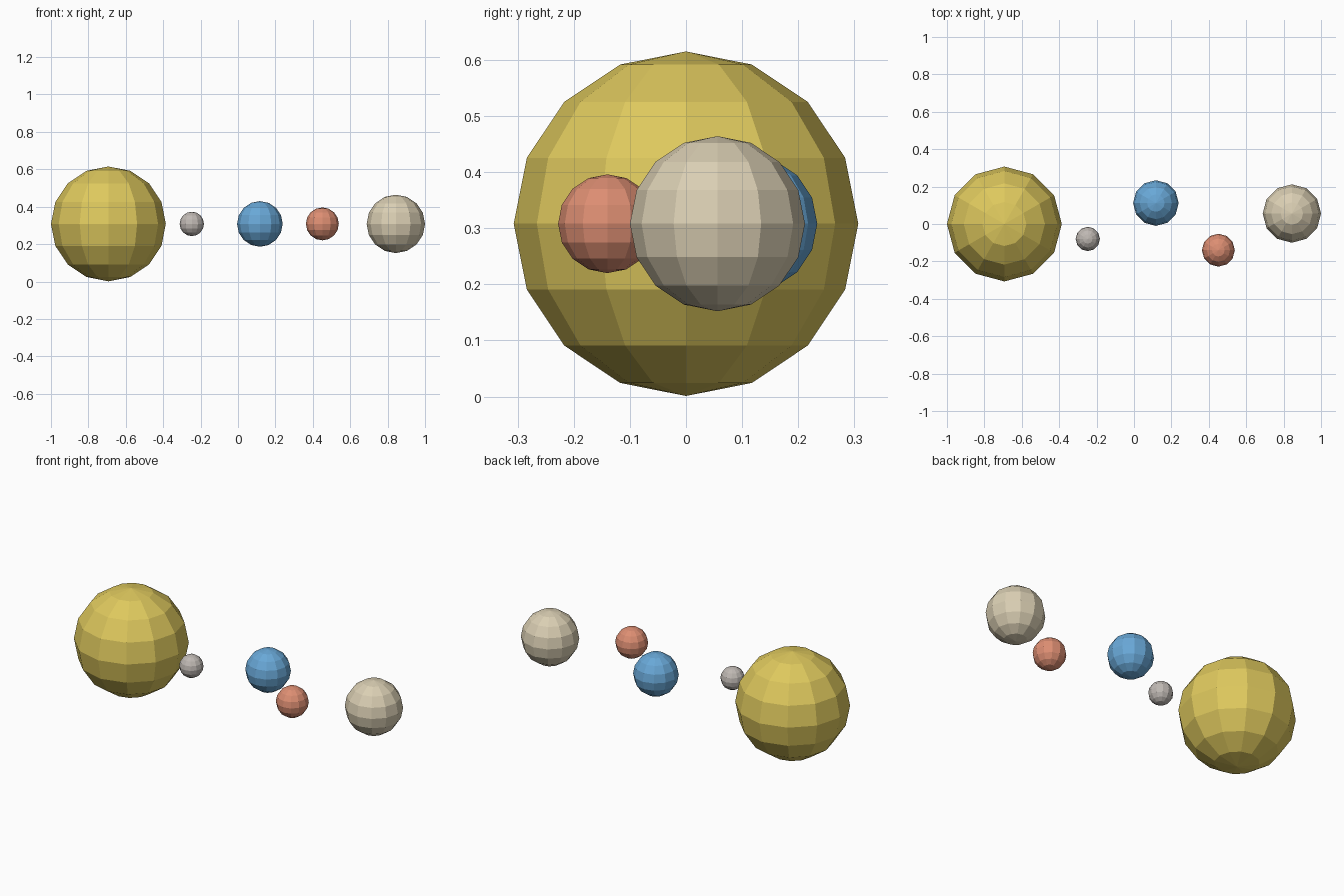
import bpy
import bmesh

cube = bpy.data.objects.get("Cube")
if cube:
    bpy.data.objects.remove(cube, do_unlink=True)

CENTRE_HEIGHT = 0.308


def make_material(name, colour):
    mat = bpy.data.materials.new(name)
    mat.use_nodes = True
    mat.diffuse_color = (*colour, 1)
    mat.node_tree.nodes["Principled BSDF"].inputs["Base Color"].default_value = (*colour, 1)
    return mat


def make_globe(name, x, y, radius, material):
    """Faceted ball with its poles upright."""
    mesh = bpy.data.meshes.new(name)
    bm = bmesh.new()
    bmesh.ops.create_uvsphere(bm, u_segments=12, v_segments=8, radius=radius)
    bm.to_mesh(mesh)
    bm.free()
    mesh.materials.append(material)
    globe = bpy.data.objects.new(name, mesh)
    globe.location = (x, y, CENTRE_HEIGHT)
    bpy.context.collection.objects.link(globe)


# The sun, then the planets in order outward
make_globe("sun", -0.693, 0, 0.307, make_material("golden yellow", (0.73, 0.58, 0.11)))
make_globe("small_grey_planet", -0.247, -0.08, 0.065, make_material("warm grey", (0.52, 0.48, 0.45)))
make_globe("blue_planet", 0.117, 0.112, 0.122, make_material("sky blue", (0.14, 0.39, 0.68)))
make_globe("red_planet", 0.451, -0.14, 0.088, make_material("terracotta", (0.72, 0.27, 0.17)))
make_globe("large_pale_planet", 0.844, 0.056, 0.156, make_material("pale sand", (0.70, 0.62, 0.45)))
